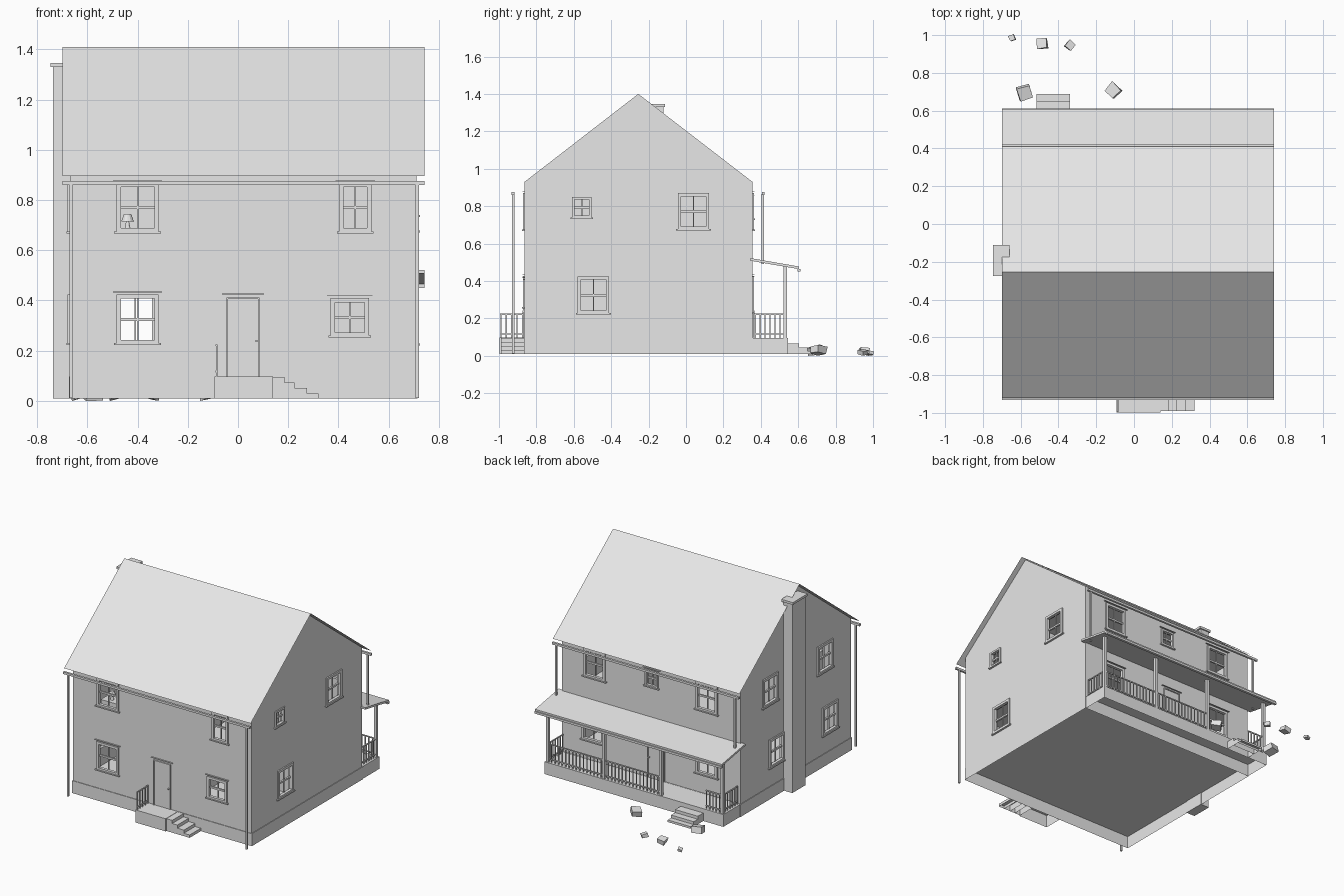
import bpy, bmesh, random
from mathutils import Vector, Euler

old = bpy.data.objects.get("Cube")
if old:
    bpy.data.objects.remove(old)

grey = bpy.data.materials.new("light grey")
grey.use_nodes = True
grey.diffuse_color = (0.8, 0.8, 0.8, 1)
grey.node_tree.nodes["Principled BSDF"].inputs["Base Color"].default_value = (0.8, 0.8, 0.8, 1)

# House limits
L, R, F, B = -0.67, 0.71, -0.863, 0.355
BASE, EAVE, RIDGE, MID = 0.097, 0.93, 1.40, -0.255


def finish(name, bm):
    me = bpy.data.meshes.new(name)
    bm.to_mesh(me)
    bm.free()
    me.materials.append(grey)
    ob = bpy.data.objects.new(name, me)
    bpy.context.collection.objects.link(ob)
    return ob


def boxes(name, items, hollow=False):
    """Each item is two opposite corners; hollow boxes are open underneath."""
    bm = bmesh.new()
    for a, b in items:
        a, b = Vector(a), Vector(b)
        vs = bmesh.ops.create_cube(bm, size=1)["verts"]
        for v in vs:
            v.co = (a + b) / 2 + Vector(c * abs(d) for c, d in zip(v.co, b - a))
    if hollow:
        bm.normal_update()
        under = [f for f in bm.faces if f.normal.z < -0.5]
        bmesh.ops.delete(bm, geom=under, context="FACES_ONLY")
    return finish(name, bm)


def prism(name, profile, x0, x1):
    """Extrude a (y, z) profile along x."""
    bm = bmesh.new()
    f = bm.faces.new([bm.verts.new((x0, y, z)) for y, z in profile])
    new = bmesh.ops.extrude_face_region(bm, geom=[f], use_keep_orig=True)["geom"]
    bmesh.ops.translate(bm, vec=(x1 - x0, 0, 0),
                        verts=[v for v in new if isinstance(v, bmesh.types.BMVert)])
    bmesh.ops.recalc_face_normals(bm, faces=bm.faces)
    return finish(name, bm)


def on_wall(side, u0, u1, z0, z1, d0, d1):
    """Box on a wall: u runs along it, d points outwards."""
    def p(u, z, d):
        return {"front": (u, F - d, z), "back": (u, B + d, z),
                "left": (L - d, u, z), "right": (R + d, u, z)}[side]
    return p(u0, z0, d0), p(u1, z1, d1)


# Windows: side, centre, width, bottom, top
windows = [
    ("front", -0.40, 0.16, 0.23, 0.42), ("front", -0.40, 0.16, 0.675, 0.865),
    ("front", 0.445, 0.145, 0.26, 0.405), ("front", 0.467, 0.12, 0.675, 0.865),
    ("back", -0.41, 0.16, 0.23, 0.42), ("back", 0.47, 0.16, 0.23, 0.42),
    ("back", -0.41, 0.16, 0.675, 0.865), ("back", 0.456, 0.16, 0.675, 0.865),
    ("back", 0.015, 0.095, 0.735, 0.845),
    ("right", -0.557, 0.095, 0.74, 0.845), ("right", 0.04, 0.16, 0.678, 0.865),
    ("right", -0.495, 0.16, 0.228, 0.42),
    ("left", 0.03, 0.16, 0.675, 0.865), ("left", -0.04, 0.16, 0.23, 0.42),
    ("left", -0.575, 0.16, 0.675, 0.865), ("left", -0.63, 0.16, 0.23, 0.42),
]

# Hollow walls with window openings
walls = prism("walls", [(F, BASE), (B, BASE), (B, EAVE), (MID, RIDGE), (F, EAVE)], L, R)
t = 0.03
room = prism("room_cutter", [(F + t, BASE + 0.01), (B - t, BASE + 0.01), (B - t, EAVE - 0.01),
                             (MID, RIDGE - 0.035), (F + t, EAVE - 0.01)], L + t, R - t)
holes = boxes("window_cutter", [on_wall(s, u - w / 2, u + w / 2, z0, z1, -0.045, 0.02)
                                for s, u, w, z0, z1 in windows])
for cutter in (room, holes):
    cutter.hide_render = True
    mod = walls.modifiers.new("cut", "BOOLEAN")
    mod.operation, mod.solver, mod.object = "DIFFERENCE", "EXACT", cutter
dg = bpy.context.evaluated_depsgraph_get()
cut_mesh = bpy.data.meshes.new_from_object(walls.evaluated_get(dg))
walls.modifiers.clear()
walls.data = cut_mesh
for cutter in (room, holes):
    bpy.data.objects.remove(cutter)

# Window frames, glazing bars, sills and lintels
frames, bars, ledges = [], [], []
for s, u, w, z0, z1 in windows:
    a, b, m = u - w / 2, u + w / 2, (z0 + z1) / 2
    e = 0.013 if w > 0.1 else 0.009
    o = 0.004
    for u0, u1, c0, c1 in ((a - o, a + e, z0, z1 + o), (b - e, b + o, z0, z1 + o),
                           (a + e, b - e, z0, z0 + e), (a + e, b - e, z1 - e, z1 + o)):
        frames.append(on_wall(s, u0, u1, c0, c1, -0.012, 0.009))
    bars.append(on_wall(s, a, b, m - 0.006, m + 0.006, -0.016, -0.004))
    bars.append(on_wall(s, u - 0.003, u + 0.003, z0, z1, -0.014, -0.006))
    ledges.append(on_wall(s, a - 0.013, b + 0.013, z0 - 0.008, z0, -0.01, 0.014))
    if s in ("front", "back"):
        ledges.append(on_wall(s, a - 0.018, b + 0.018, z1 + 0.012, z1 + 0.015, 0, 0.01))
boxes("window_frames", frames)
boxes("glazing_bars", bars)
boxes("sills_and_lintels", ledges)

# Doors with frame, knob and lintel
for s, u in (("front", 0.02), ("back", -0.02)):
    a, b, top = u - 0.065, u + 0.065, 0.405
    boxes(s + "_door", [
        on_wall(s, a, b, BASE, top, 0, 0.003),
        on_wall(s, a, a + 0.006, BASE, top + 0.006, 0, 0.009),
        on_wall(s, b - 0.006, b, BASE, top + 0.006, 0, 0.009),
        on_wall(s, a, b, top, top + 0.006, 0, 0.009),
        on_wall(s, b - 0.016, b - 0.008, 0.235, 0.243, 0, 0.012),
        on_wall(s, a - 0.018, b + 0.018, 0.424, 0.427, 0, 0.01)])

# Foundation skirt, open underneath, and inner floors
boxes("foundation", [((L - 0.004, F - 0.004, 0.01), (R + 0.004, B + 0.004, BASE))], hollow=True)
boxes("inner_floors_and_partitions", [
    ((L + t, F + t, 0.49), (R - t, B - t, 0.51)),
    ((0.1, F + t, BASE + 0.01), (0.12, B - t, EAVE - 0.01)),
    ((0.12, MID, BASE + 0.01), (R - t, MID + 0.02, 0.49)),
    ((L + t, MID, 0.51), (R - t, MID + 0.02, EAVE - 0.01)),
    ((L + t, F + t, EAVE - 0.02), (R - t, B - t, EAVE - 0.01))])

# Lamp on a table behind the upper window
boxes("lamp_table", [((-0.5, -0.8, 0.51), (-0.38, -0.72, 0.685))])
bm = bmesh.new()
for r1, r2, h, z in ((0.012, 0.006, 0.03, 0.70), (0.025, 0.014, 0.03, 0.73)):
    vs = bmesh.ops.create_cone(bm, cap_ends=True, segments=12, radius1=r1, radius2=r2, depth=h)["verts"]
    bmesh.ops.translate(bm, vec=(-0.44, -0.76, z), verts=vs)
finish("lamp", bm)

# Thin roof sheets
RL, RR = -0.70, 0.742
bm = bmesh.new()
rows = [[bm.verts.new((x, y, z)) for x in (RL, RR)]
        for y, z in ((-0.92, 0.895), (MID, 1.409), (0.41, 0.895))]
for p, q in zip(rows, rows[1:]):
    bm.faces.new((p[0], p[1], q[1], q[0]))
finish("roof", bm)

# Gutters and square drainpipes
boxes("gutters", [((RL, -0.932, 0.86), (RR, -0.917, 0.875)),
                  ((RL, 0.406, 0.86), (RR, 0.421, 0.875)),
                  ((RL, 0.595, 0.45), (RR, 0.612, 0.465))])
boxes("drainpipes", [((x - 0.006, y - 0.006, z0), (x + 0.006, y + 0.006, 0.865))
                     for x in (L + 0.004, R + 0.004) for y, z0 in ((-0.924, 0.012), (0.411, 0.49))])

# Chimney with cap
boxes("chimney", [((-0.737, -0.265, 0.01), (-0.67, -0.12, 1.33)),
                  ((-0.747, -0.275, 1.33), (-0.658, -0.112, 1.346))])

# Back porch: hollow deck, lean-to roof, posts
PY = 0.545
boxes("back_porch_deck", [((L, B + 0.004, 0.01), (R, PY, 0.096))], hollow=True)
prism("back_porch_roof", [(0.345, 0.522), (0.345, 0.508), (0.605, 0.463), (0.605, 0.477)], RL, RR)
posts = (-0.655, -0.18, 0.26, 0.695)
boxes("back_porch_posts", [((x - 0.01, 0.52, 0.096), (x + 0.01, 0.54, 0.477)) for x in posts])


def railing(name, runs):
    """Rails and balusters between pairs of (x, y) points."""
    items = []
    for (x0, y0), (x1, y1) in runs:
        for z in (0.116, 0.221):
            items.append(((x0 - 0.004, y0 - 0.004, z - 0.003), (x1 + 0.004, y1 + 0.004, z + 0.004)))
        n = max(2, round((abs(x1 - x0) + abs(y1 - y0)) / 0.027))
        for i in range(n + 1):
            x, y = x0 + (x1 - x0) * i / n, y0 + (y1 - y0) * i / n
            items.append(((x - 0.003, y - 0.003, BASE - 0.001), (x + 0.003, y + 0.003, 0.218)))
    return boxes(name, items)


railing("back_porch_railing", [((-0.18, 0.53), (0.695, 0.53)), ((-0.655, 0.53), (-0.53, 0.53)),
                               ((-0.655, 0.37), (-0.655, 0.53)), ((0.695, 0.37), (0.695, 0.53))])
railing("front_porch_railing", [((-0.085, -0.99), (-0.085, -0.875))])

# Front landing with side steps, and back steps, all hollow
boxes("front_landing", [((-0.093, -0.998, 0.01), (0.14, F - 0.004, 0.098))], hollow=True)
boxes("front_steps", [((x0, -0.99, 0.01), (x1, F - 0.004, z)) for x0, x1, z in
                      ((0.14, 0.185, 0.096), (0.185, 0.225, 0.074),
                       (0.225, 0.275, 0.052), (0.275, 0.32, 0.03))], hollow=True)
boxes("back_steps", [((-0.515, y0, 0.01), (-0.34, y1, z)) for y0, y1, z in
                     ((PY, 0.605, 0.066), (0.605, 0.65, 0.045), (0.65, 0.687, 0.025))], hollow=True)

# Loose rocks
random.seed(4)
bm = bmesh.new()
for x, y, s in ((-0.645, 0.985, 0.03), (-0.485, 0.955, 0.052), (-0.34, 0.945, 0.042),
                (-0.578, 0.695, 0.07), (-0.11, 0.705, 0.066)):
    vs = bmesh.ops.create_cube(bm, size=s)["verts"]
    turn = Euler((random.uniform(-0.3, 0.3), random.uniform(-0.3, 0.3), random.uniform(0, 1))).to_matrix()
    for v in vs:
        v.co *= random.uniform(0.85, 1.1)
        v.co.z *= 0.6
        v.co.rotate(turn)
    low = min(v.co.z for v in vs)
    bmesh.ops.translate(bm, vec=(x, y, -low), verts=vs)
finish("rocks", bm)
